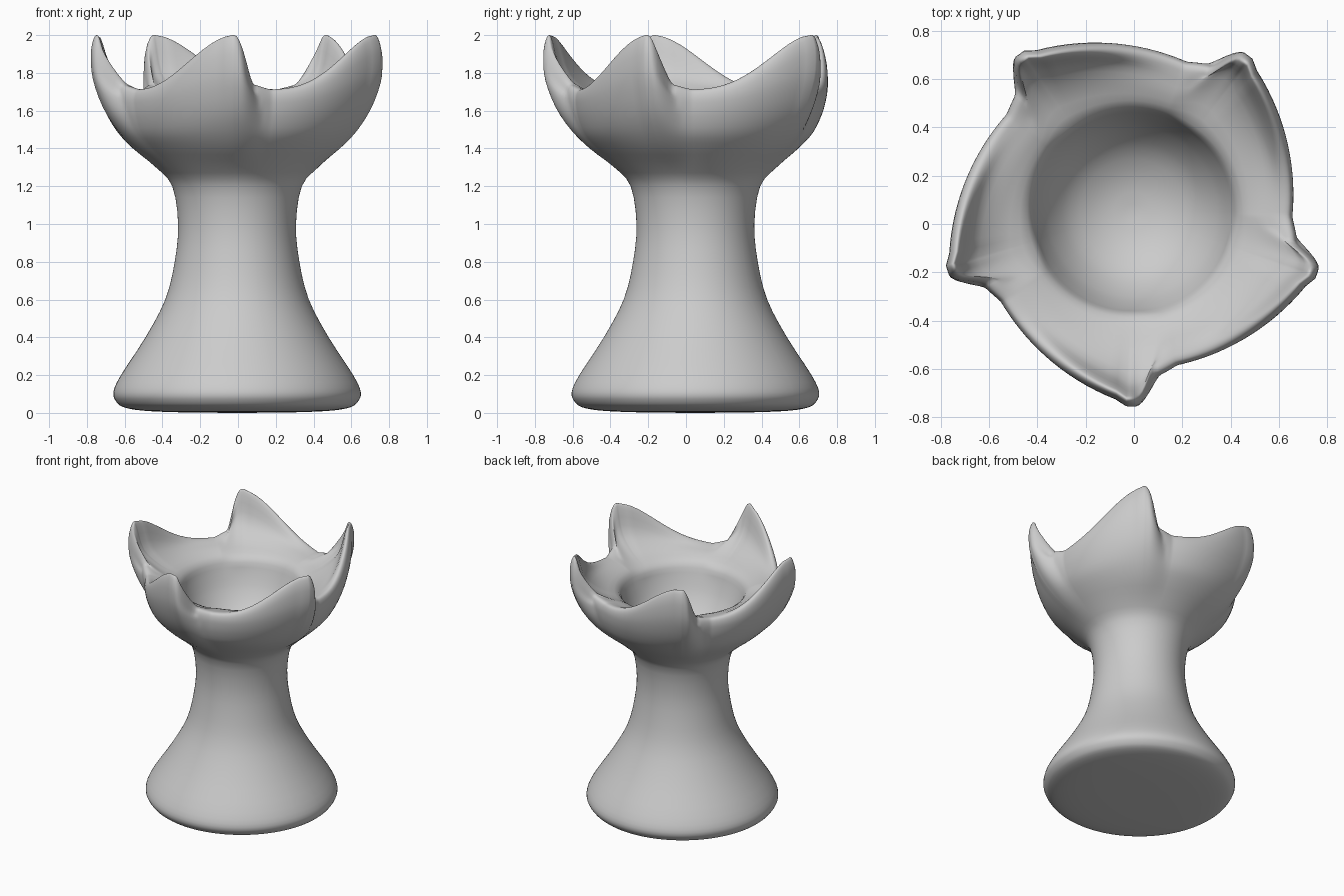
import bpy
import bmesh
from math import cos, sin, radians
from mathutils import Vector

cube = bpy.data.objects.get("Cube")
if cube:
    bpy.data.objects.remove(cube, do_unlink=True)

CENTRE = Vector((-0.005, 0.05, 0))
PETALS = 5
STEP = 360 / PETALS
FIRST_TIP = -87

# Turned foot and stem: (radius, height) from the underside up
STEM = [(0, 0), (.3, .003), (.5, .012), (.6, .03), (.64, .06), (.655, .11),
        (.615, .2), (.485, .4), (.38, .6), (.33, .8), (.312, 1), (.343, 1.2), (.43, 1.3)]
# Cup wall over the rim, through the valley between petals and at a petal tip
VALLEY = [(.54, 1.4), (.61, 1.48), (.645, 1.57), (.655, 1.64), (.653, 1.68),
          (.643, 1.705), (.625, 1.712), (.6, 1.709), (.56, 1.7), (.5, 1.682)]
TIP = [(.56, 1.4), (.66, 1.5), (.74, 1.62), (.795, 1.77), (.805, 1.9),
       (.792, 1.975), (.773, 2), (.754, 1.96), (.703, 1.8), (.58, 1.7)]
# Hollow inside the cup, ending at its floor
HOLLOW = [(.437, 1.64), (.4, 1.545), (.35, 1.43), (.26, 1.315), (.13, 1.245), (0, 1.225)]
# How far each cup point blurs the notch after a tip
SOFTNESS = [1, .75, .5, .25, 0, 0, 0, 0, .4, 1]


def smoothstep(a, b, x):
    t = min(max((x - a) / (b - a), 0), 1)
    return t * t * (3 - 2 * t)


def petal_height(phi, soft):
    """Sharp drop just after a tip, then a long rise to the next one."""
    drop = 1 - .88 * smoothstep(-4, 5 + 10 * soft, phi) - .12 * smoothstep(0, 15, phi)
    climb = max(phi - 8, 0) / (STEP - 12)
    return max(drop, smoothstep(0, 1, climb ** 1.6))


def petal_reach(phi, soft):
    """Outward sweep of the wall: steep behind the tip, easing into the notch."""
    drop = 1 - .7 * smoothstep(-2, 5 + 9 * soft, phi) - .3 * smoothstep(0, 17, phi)
    return max(drop, (max(phi, 0) / (STEP - 2)) ** 2)


def profile(phi):
    points = [Vector(p) for p in STEM]
    for v, t, soft in zip(VALLEY, TIP, SOFTNESS):
        reach, rise = petal_reach(phi, soft), petal_height(phi, soft)
        points.append(Vector((v[0] + (t[0] - v[0]) * reach, v[1] + (t[1] - v[1]) * rise)))
    return points + [Vector(p) for p in HOLLOW]


def smooth_path(points, cuts=3):
    """Curve running through every point."""
    path = []
    for i in range(len(points) - 1):
        b, c = points[i], points[i + 1]
        a, d = points[max(i - 1, 0)], points[min(i + 2, len(points) - 1)]
        for k in range(cuts):
            t = k / cuts
            path.append(b + (c - a) * (t / 2)
                        + (a * 2 - b * 5 + c * 4 - d) * (t * t / 2)
                        + (b * 3 - a - c * 3 + d) * (t ** 3 / 2))
    return path + [points[-1]]


# Closer spacing around each steep petal edge
angles = [-5 + i for i in range(20)] + [15 + 3.25 * i for i in range(16)]

bm = bmesh.new()
columns = []
bottom = bm.verts.new(CENTRE)
floor = bm.verts.new(CENTRE + Vector((0, 0, HOLLOW[-1][1])))
for petal in range(PETALS):
    for phi in angles:
        a = radians(FIRST_TIP + petal * STEP + phi)
        columns.append([bm.verts.new(CENTRE + Vector((r * cos(a), r * sin(a), max(z, 0))))
                        for r, z in smooth_path(profile(phi))[1:-1]])

# Skin the columns and close both ends
for left, right in zip(columns, columns[1:] + columns[:1]):
    bm.faces.new((bottom, right[0], left[0]))
    bm.faces.new((floor, left[-1], right[-1]))
    for i in range(len(left) - 1):
        bm.faces.new((left[i], right[i], right[i + 1], left[i + 1]))
bmesh.ops.recalc_face_normals(bm, faces=bm.faces)

mesh = bpy.data.meshes.new("petal_goblet")
bm.to_mesh(mesh)
bm.free()
goblet = bpy.data.objects.new("petal_goblet", mesh)
bpy.context.collection.objects.link(goblet)

# Plain grey clay
clay = bpy.data.materials.new("light_grey_clay")
clay.use_nodes = True
grey = (.6, .6, .6, 1)
clay.diffuse_color = grey
clay.node_tree.nodes["Principled BSDF"].inputs["Base Color"].default_value = grey
mesh.materials.append(clay)

bpy.context.view_layer.objects.active = goblet
goblet.select_set(True)
bpy.ops.object.shade_smooth_by_angle(angle=radians(60))
